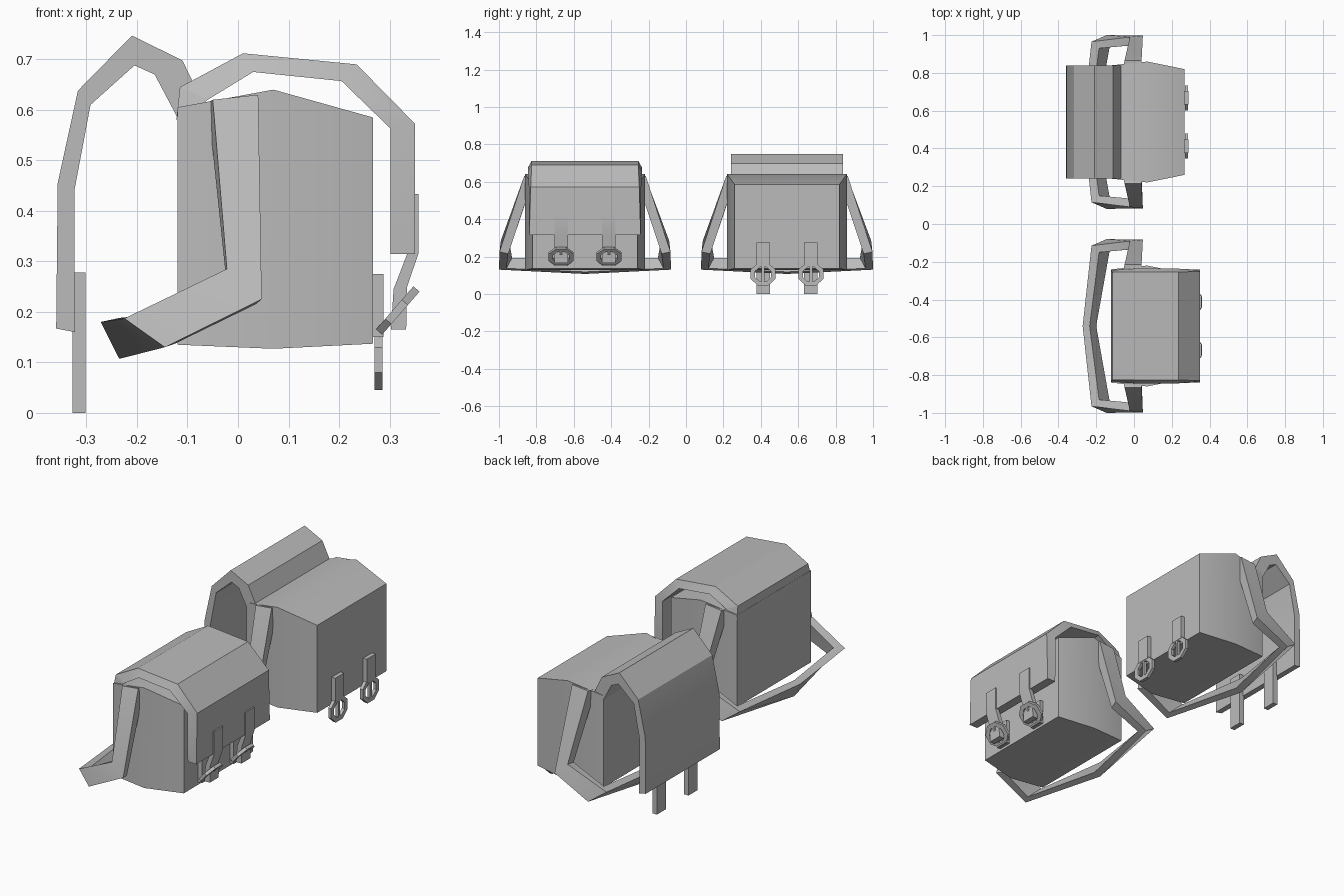
import bpy, bmesh, math
from mathutils import Vector, Matrix

if "Cube" in bpy.data.objects:
    bpy.data.objects.remove(bpy.data.objects["Cube"], do_unlink=True)

grey = bpy.data.materials.new("plain_grey")
grey.use_nodes = True
grey.diffuse_color = (0.5, 0.5, 0.5, 1)
grey.node_tree.nodes["Principled BSDF"].inputs["Base Color"].default_value = (0.5, 0.5, 0.5, 1)


def finish(name, bm, smooth=True):
    bmesh.ops.recalc_face_normals(bm, faces=bm.faces)
    mesh = bpy.data.meshes.new(name)
    bm.to_mesh(mesh)
    bm.free()
    mesh.materials.append(grey)
    obj = bpy.data.objects.new(name, mesh)
    bpy.context.collection.objects.link(obj)
    if smooth:
        bpy.ops.object.select_all(action="DESELECT")
        obj.select_set(True)
        bpy.context.view_layer.objects.active = obj
        bpy.ops.object.shade_smooth_by_angle(angle=math.radians(30))
    return obj


def loft(name, sections, closed=False, matrix=None, smooth=True):
    """Join equal-sized cross-sections, capping the ends unless closed."""
    bm = bmesh.new()
    rings = [[bm.verts.new(p) for p in s] for s in sections]
    n = len(rings[0])
    pairs = list(zip(rings, rings[1:])) + ([(rings[-1], rings[0])] if closed else [])
    for a, b in pairs:
        for i in range(n):
            j = (i + 1) % n
            bm.faces.new((a[i], a[j], b[j], b[i]))
    if not closed:
        bm.faces.new(rings[0])
        bm.faces.new(rings[-1])
    if matrix:
        bm.transform(matrix)
    return finish(name, bm, smooth)


def band(name, outer, inner, outer_half, inner_half, y):
    """Thick strip following two xz paths, spread evenly about y."""
    sections = [[(a[0], y - h, a[1]), (a[0], y + h, a[1]),
                 (b[0], y + k, b[1]), (b[0], y - k, b[1])]
                for a, b, h, k in zip(outer, inner, outer_half, inner_half)]
    return loft(name, sections)


def block(name, x0, x1, y, half, z0, z1):
    return band(name, [(x1, z0), (x1, z1)], [(x0, z0), (x0, z1)], [half] * 2, [half] * 2, y)


def bag_body(name, y):
    # columns: x, half width, bottom, top
    columns = [(-0.12, 0.30, 0.135, 0.605), (0.07, 0.32, 0.127, 0.64), (0.267, 0.28, 0.137, 0.585)]
    loft(name, [[(x, y - h, b), (x, y + h, b), (x, y + h, t), (x, y - h, t)]
                for x, h, b, t in columns])


def shoulder_strap(name, y):
    # each section: outer upper, outer lower, inner lower, inner upper
    half = [
        [(-0.05, 0.325, 0.62), (0.04, 0.325, 0.63), (0.04, 0.275, 0.62), (-0.06, 0.275, 0.615)],
        [(-0.022, 0.45, 0.285), (0.047, 0.457, 0.225), (0.035, 0.41, 0.215), (-0.025, 0.405, 0.28)],
        [(-0.225, 0.425, 0.187), (-0.145, 0.46, 0.13), (-0.125, 0.42, 0.137), (-0.185, 0.39, 0.193)],
    ]
    middle = [(-0.272, 0, 0.18), (-0.235, 0, 0.107), (-0.2, 0, 0.118), (-0.235, 0, 0.188)]
    mirrored = [[(px, -py, pz) for px, py, pz in s] for s in reversed(half)]
    sections = half + [middle] + mirrored
    loft(name, [[(px, py + y, pz) for px, py, pz in s] for s in sections])


def buckle(name, centre, tilt):
    """Eight-sided ring with a central prong, tilted about y."""
    place = Matrix.Translation(centre) @ Matrix.Rotation(tilt, 4, "Y")
    d = 0.008
    sections = []
    for i in range(8):
        a = math.radians(22.5 + 45 * i)
        c, s = math.cos(a), math.sin(a)
        sections.append([(x, c * w, s * h) for x, w, h in
                         ((d, 0.072, 0.065), (-d, 0.072, 0.065),
                          (-d, 0.046, 0.042), (d, 0.046, 0.042))])
    loft(name + "_ring", sections, closed=True, matrix=place, smooth=False)
    prong = [[(x, w, z) for x, w in ((-d, -0.007), (d, -0.007), (d, 0.007), (-d, 0.007))]
             for z in (-0.045, 0.045)]
    loft(name + "_prong", prong, matrix=place, smooth=False)


# Shared parts of both bags
for label, y in (("closed_bag", -0.54), ("open_bag", 0.54)):
    bag_body(label + "_body", y)
    shoulder_strap(label + "_shoulder_strap", y)
    for side, dy in (("right", -0.128), ("left", 0.128)):
        block(f"{label}_{side}_buckle_tab", 0.262, 0.288, y + dy, 0.036, 0.15, 0.275)

# Closed flap, folded over the front
band("closed_flap",
     [(-0.115, 0.645), (0.01, 0.712), (0.235, 0.69), (0.35, 0.573), (0.35, 0.315)],
     [(-0.06, 0.62), (0.03, 0.675), (0.205, 0.657), (0.302, 0.563), (0.302, 0.315)],
     [0.285, 0.285, 0.285, 0.29, 0.298], [0.3, 0.305, 0.305, 0.3, 0.298], -0.54)
band("closed_flap_hinge", [(-0.122, 0.58), (-0.115, 0.645)], [(-0.1, 0.58), (-0.06, 0.62)],
     [0.298, 0.285], [0.298, 0.3], -0.54)

# Open flap, thrown over the back
band("open_flap",
     [(-0.07, 0.615), (-0.11, 0.698), (-0.21, 0.747), (-0.317, 0.638), (-0.357, 0.455), (-0.36, 0.167)],
     [(-0.12, 0.585), (-0.165, 0.67), (-0.205, 0.688), (-0.292, 0.61), (-0.324, 0.44), (-0.323, 0.16)],
     [0.3] * 6, [0.3] * 6, 0.54)

# Fastening straps and buckles
for side, dy in (("right", -0.128), ("left", 0.128)):
    y = -0.54 + dy
    band(f"closed_bag_{side}_fastening_strap",
         [(0.357, 0.433), (0.357, 0.315), (0.335, 0.25), (0.333, 0.165)],
         [(0.34, 0.433), (0.335, 0.315), (0.308, 0.245), (0.303, 0.165)],
         [0.036] * 4, [0.036] * 4, y)
    buckle(f"closed_bag_{side}_buckle", Vector((0.314, y, 0.2)), math.radians(41))
    y = 0.54 + dy
    block(f"open_bag_{side}_fastening_strap", -0.328, -0.302, y, 0.036, 0, 0.278)
    buckle(f"open_bag_{side}_buckle", Vector((0.278, y, 0.105)), 0)
